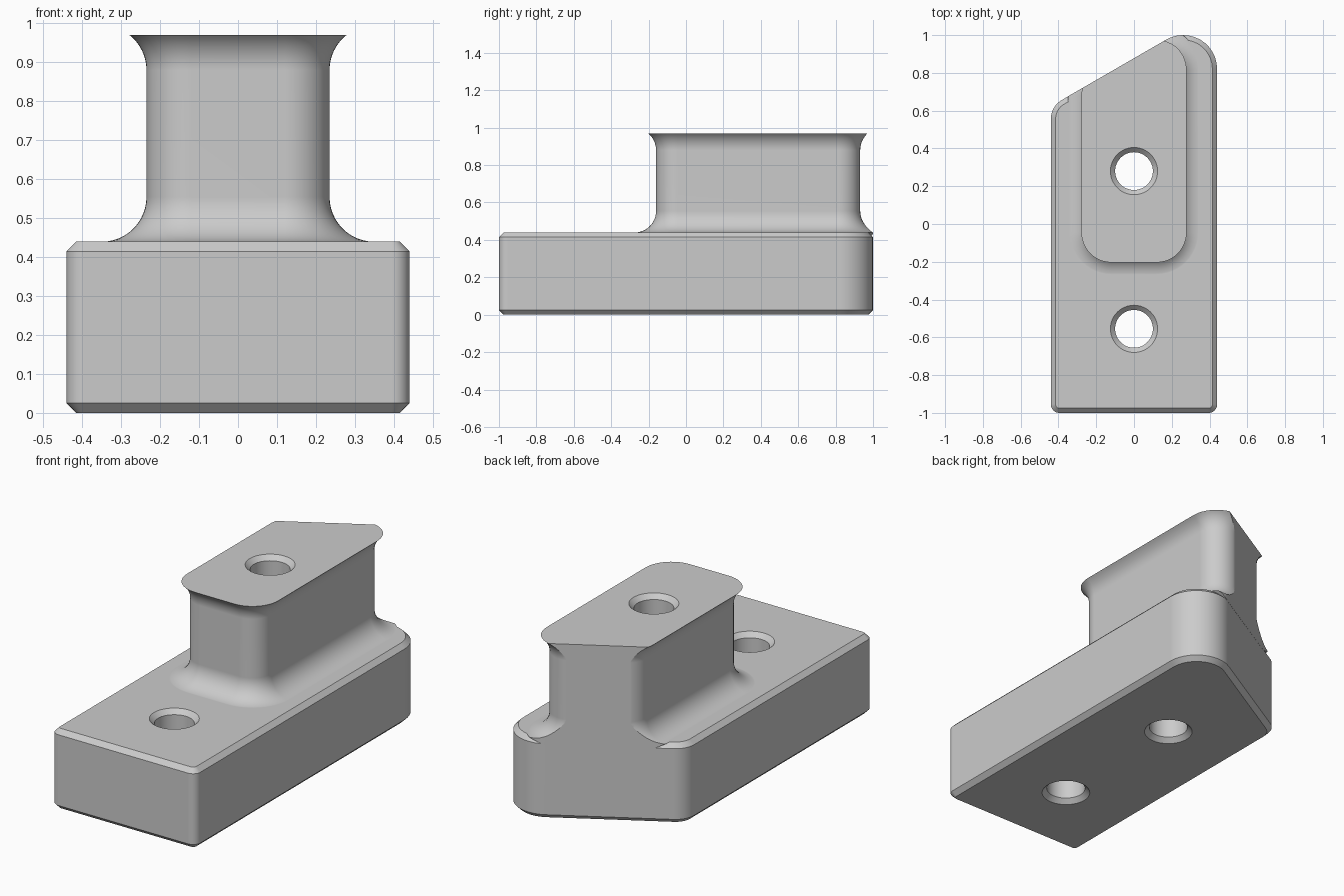
import bpy, bmesh, math
from mathutils import Vector

cube = bpy.data.objects.get("Cube")
if cube:
    bpy.data.objects.remove(cube, do_unlink=True)

TOP, BASE_TOP, CHAMFER, FILLET = 0.97, 0.44, 0.025, 0.115
SLOPE = math.tan(math.radians(30))

steel = bpy.data.materials.new("plain grey")
steel.use_nodes = True
steel.diffuse_color = (0.6, 0.6, 0.6, 1)
steel.node_tree.nodes["Principled BSDF"].inputs["Base Color"].default_value = (0.6, 0.6, 0.6, 1)


def slanted_box(half, front, back):
    """Corners of a box whose back edge rises towards +x."""
    return [Vector(p) for p in ((-half, front), (half, front),
            (half, back + SLOPE * half), (-half, back - SLOPE * half))]


def rounded(corners, radii, offset=0.0, steps=12):
    """Outline with rounded corners, grown outwards by offset."""
    points, n = [], len(corners)
    for i, (p, r) in enumerate(zip(corners, radii)):
        d1 = (p - corners[i - 1]).normalized()
        d2 = (corners[(i + 1) % n] - p).normalized()
        n1, n2 = Vector((d1.y, -d1.x)), Vector((d2.y, -d2.x))
        centre = p - (n1 + n2) * r / (1 + n1.dot(n2))
        start, turn = math.atan2(n1.y, n1.x), math.acos(n1.dot(n2))
        for k in range(steps + 1):
            a = start + turn * k / steps
            points.append(centre + (r + offset) * Vector((math.cos(a), math.sin(a))))
    return points


def circle(y, radius, steps=48):
    return [Vector((radius * math.cos(a), y + radius * math.sin(a)))
            for a in (math.tau * k / steps for k in range(steps))]


def loft(name, layers):
    """Closed solid through a stack of (height, outline) layers."""
    bm = bmesh.new()
    rings = [[bm.verts.new((p.x, p.y, z)) for p in outline] for z, outline in layers]
    for low, high in zip(rings, rings[1:]):
        for i in range(len(low)):
            j = (i + 1) % len(low)
            bm.faces.new((low[i], low[j], high[j], high[i]))
    bm.faces.new(rings[0][::-1])
    bm.faces.new(rings[-1])
    mesh = bpy.data.meshes.new(name)
    bm.to_mesh(mesh)
    bm.free()
    mesh.materials.append(steel)
    obj = bpy.data.objects.new(name, mesh)
    bpy.context.collection.objects.link(obj)
    return obj


def combine(target, tool, operation):
    """Apply a boolean and remove the helper solid."""
    mod = target.modifiers.new("boolean", "BOOLEAN")
    mod.operation, mod.object, mod.solver = operation, tool, "EXACT"
    bpy.context.view_layer.objects.active = target
    bpy.ops.object.modifier_apply(modifier=mod.name)
    bpy.data.objects.remove(tool, do_unlink=True)


# Chamfered base with a slanted back
base_corners, base_radii = slanted_box(0.44, -1, 0.877), (0.045, 0.045, 0.179, 0.115)


def base_outline(offset=0.0):
    return rounded(base_corners, base_radii, offset)


block = loft("jaw_block", [
    (0, base_outline(-CHAMFER)), (CHAMFER, base_outline()),
    (BASE_TOP - CHAMFER, base_outline()), (BASE_TOP, base_outline(-CHAMFER))])

# Stem with a foot fillet and a flared top
stem_corners = slanted_box(0.235, -0.16, 0.88)
profile = [(0.41, 0.06)]
for k in range(13):
    a = math.pi / 2 * k / 12
    profile.append((BASE_TOP - 0.0005 + FILLET * (1 - math.cos(a)), FILLET * (1 - math.sin(a))))
flare = math.asin(0.09 / FILLET)
for k in range(9):
    a = flare * k / 8
    profile.append((TOP - 0.09 + FILLET * math.sin(a), FILLET * (1 - math.cos(a))))
stem = loft("stem", [(z, rounded(stem_corners, [FILLET] * 4, off)) for z, off in profile])

# Trim the stem flush with the base outline, then join
trim = loft("trim", [(z, base_outline(0.0006)) for z in (-0.2, 1.2)])
combine(stem, trim, "INTERSECT")
combine(block, stem, "UNION")

# Countersunk through holes
for y, top in ((0.28, TOP), (-0.555, BASE_TOP)):
    hole = loft("hole", [
        (-0.01, circle(y, 0.135)), (CHAMFER, circle(y, 0.1)),
        (top - CHAMFER, circle(y, 0.1)), (top + 0.01, circle(y, 0.135))])
    combine(block, hole, "DIFFERENCE")

# Smooth rounds, crisp edges
for other in bpy.context.selected_objects:
    other.select_set(False)
block.select_set(True)
bpy.context.view_layer.objects.active = block
bpy.ops.object.shade_smooth_by_angle(angle=math.radians(25))
normals = block.modifiers.new("flat_face_normals", "WEIGHTED_NORMAL")
normals.keep_sharp = True
